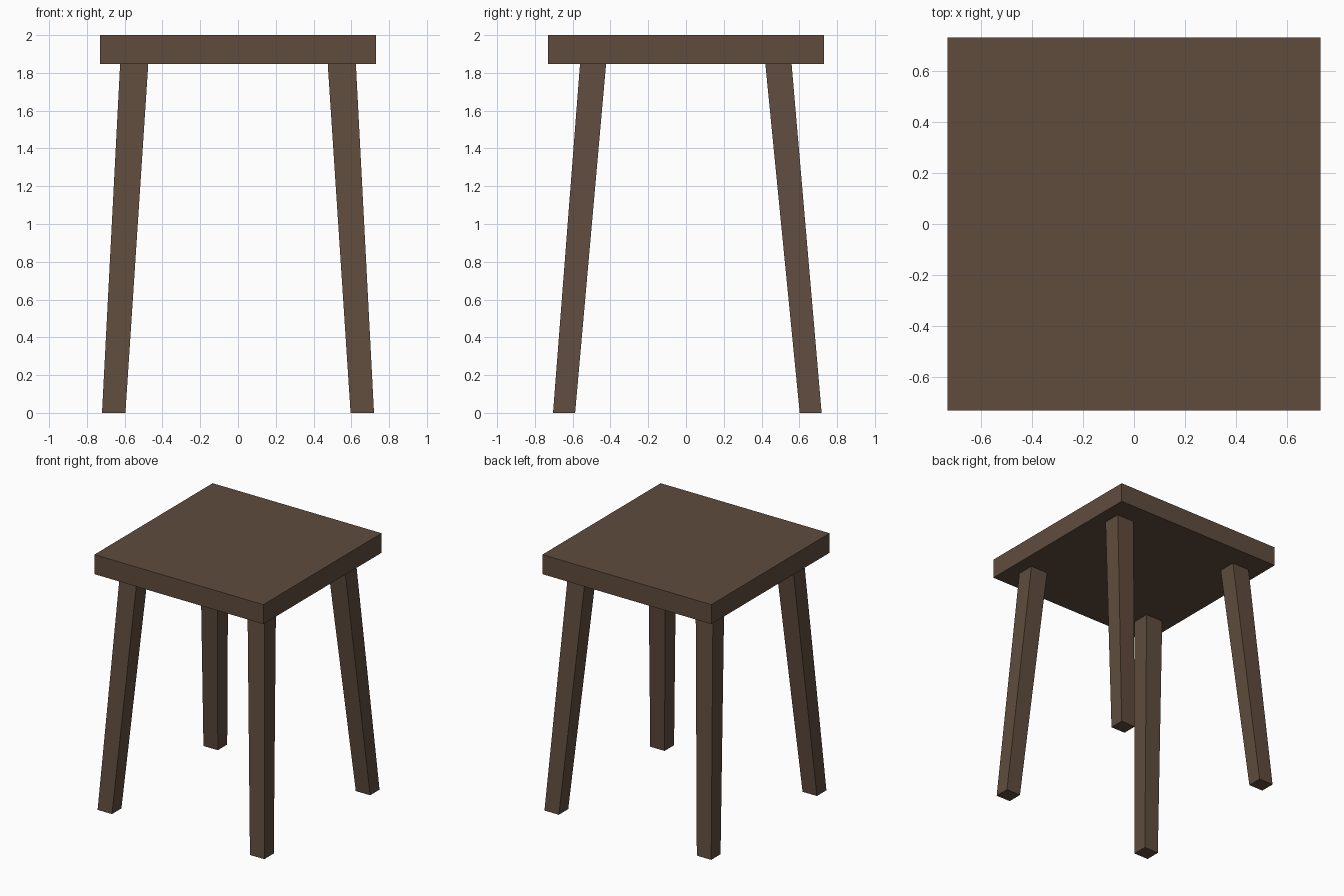
import bpy, bmesh

if "Cube" in bpy.data.objects:
    bpy.data.objects.remove(bpy.data.objects["Cube"])

wood = bpy.data.materials.new("dark_wood")
wood.diffuse_color = (0.115, 0.072, 0.048, 1)
wood.use_nodes = True
wood.node_tree.nodes["Principled BSDF"].inputs["Base Color"].default_value = wood.diffuse_color


def tapered_block(name, bottom, top):
    """Block between two rectangles, each given as (x0, x1, y0, y1, z)."""
    bm = bmesh.new()
    rings = []
    for x0, x1, y0, y1, z in (bottom, top):
        rings.append([bm.verts.new(p) for p in
                      ((x0, y0, z), (x1, y0, z), (x1, y1, z), (x0, y1, z))])
    low, high = rings
    bm.faces.new(low[::-1])
    bm.faces.new(high)
    for i in range(4):
        j = (i + 1) % 4
        bm.faces.new((low[i], low[j], high[j], high[i]))
    bmesh.ops.recalc_face_normals(bm, faces=bm.faces)
    mesh = bpy.data.meshes.new(name)
    bm.to_mesh(mesh)
    bm.free()
    mesh.materials.append(wood)
    obj = bpy.data.objects.new(name, mesh)
    bpy.context.collection.objects.link(obj)
    return obj


SEAT_HALF, SEAT_BOTTOM, SEAT_TOP = 0.73, 1.848, 2.0

# Seat slab
square = (-SEAT_HALF, SEAT_HALF, -SEAT_HALF, SEAT_HALF)
tapered_block("seat", square + (SEAT_BOTTOM,), square + (SEAT_TOP,))

# Splayed legs, narrower at the foot; each pair is mirrored across x
foot_x, head_x = (0.596, 0.72), (0.475, 0.624)
leg_pairs = {
    "front_legs": ((-0.704, -0.587), (-0.561, -0.423)),
    "back_legs": ((0.602, 0.718), (0.42, 0.559)),
}
for name, (foot_y, head_y) in leg_pairs.items():
    legs = tapered_block(name, foot_x + foot_y + (0.0,),
                         head_x + head_y + (SEAT_BOTTOM,))
    legs.modifiers.new("mirror", 'MIRROR').use_axis[0] = True
